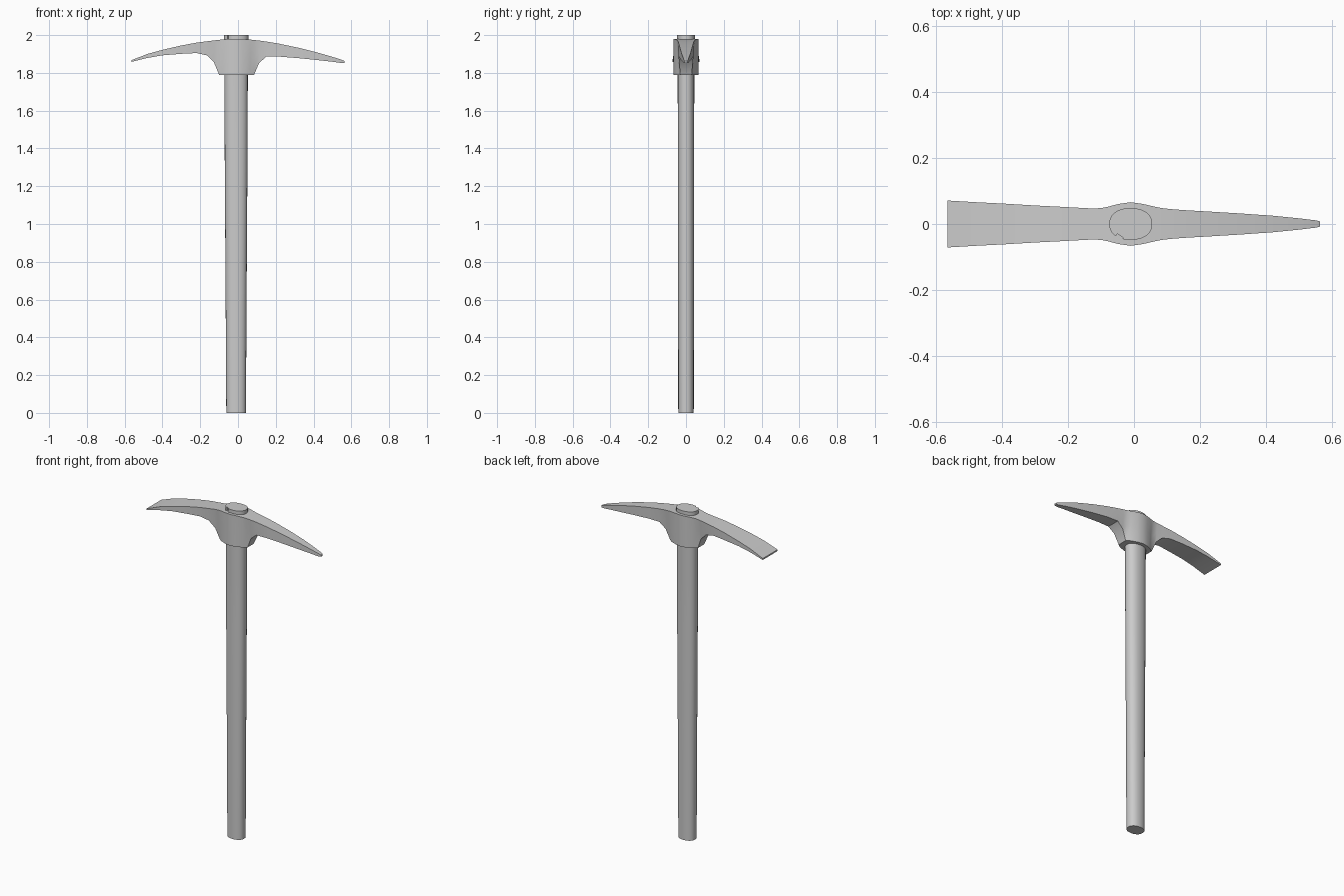
import bpy
import bmesh
from math import cos, sin, pi, copysign
from mathutils import Vector

cube = bpy.data.objects.get("Cube")
if cube:
    bpy.data.objects.remove(cube, do_unlink=True)

# One plain grey for wood and iron
grey = bpy.data.materials.new("plain_grey")
grey.use_nodes = True
colour = (0.6, 0.6, 0.6, 1)
grey.diffuse_color = colour
grey.node_tree.nodes["Principled BSDF"].inputs["Base Color"].default_value = colour


def loft(name, rings, angle=35):
    """Skin a list of equal rings and cap both ends."""
    bm = bmesh.new()
    loops = [[bm.verts.new(p) for p in ring] for ring in rings]
    n = len(loops[0])
    for a, b in zip(loops, loops[1:]):
        for i in range(n):
            j = (i + 1) % n
            bm.faces.new((a[i], a[j], b[j], b[i]))
    bm.faces.new(loops[0])
    bm.faces.new(loops[-1])
    bmesh.ops.recalc_face_normals(bm, faces=bm.faces)
    mesh = bpy.data.meshes.new(name)
    bm.to_mesh(mesh)
    bm.free()
    mesh.materials.append(grey)
    obj = bpy.data.objects.new(name, mesh)
    bpy.context.collection.objects.link(obj)
    bpy.ops.object.select_all(action="DESELECT")
    obj.select_set(True)
    bpy.context.view_layer.objects.active = obj
    bpy.ops.object.shade_smooth_by_angle(angle=angle * pi / 180)
    return obj


def oval(z, rx, ry, sides=24, power=0.88):
    """Slightly squared oval ring around the handle axis."""
    ring = []
    for k in range(sides):
        c, s = cos(2 * pi * k / sides), sin(2 * pi * k / sides)
        ring.append(Vector((-0.01 + rx * copysign(abs(c) ** power, c),
                            ry * copysign(abs(s) ** power, s), z)))
    return ring


# Handle: height, half depth along x, half width along y
handle = loft("handle", [oval(*r) for r in (
    (0, 0.052, 0.041), (0.7, 0.056, 0.042), (1.3, 0.06, 0.043),
    (1.8, 0.062, 0.044), (1.96, 0.065, 0.048), (2, 0.065, 0.048))])

# Small chip in the rim of the handle
bpy.ops.mesh.primitive_cube_add(size=1, location=(-0.047, -0.044, 1.99),
                                rotation=(0, 0, -0.6))
cutter = bpy.context.object
cutter.name = "chip_cutter"
cutter.scale = (0.022, 0.02, 0.035)
cutter.hide_render = True
cutter.hide_viewport = True
cutter.display_type = "WIRE"
chip = handle.modifiers.new("chip", "BOOLEAN")
chip.operation = "DIFFERENCE"
chip.solver = "EXACT"
chip.object = cutter

# Head stations: x, underside z, top z, upper half width, lower half width
stations = (
    (-0.565, 1.858, 1.867, 0.071, 0.071),
    (-0.48, 1.879, 1.9, 0.066, 0.066),
    (-0.4, 1.893, 1.922, 0.062, 0.062),
    (-0.3, 1.901, 1.945, 0.056, 0.056),
    (-0.22, 1.905, 1.96, 0.052, 0.05),
    (-0.165, 1.893, 1.967, 0.049, 0.045),
    (-0.127, 1.855, 1.972, 0.047, 0.038),
    (-0.1, 1.79, 1.975, 0.048, 0.03),
    (-0.08, 1.79, 1.977, 0.052, 0.045),
    (-0.045, 1.79, 1.979, 0.061, 0.06),
    (-0.01, 1.79, 1.98, 0.066, 0.066),
    (0.025, 1.79, 1.979, 0.061, 0.06),
    (0.065, 1.79, 1.976, 0.052, 0.045),
    (0.085, 1.79, 1.974, 0.048, 0.03),
    (0.112, 1.853, 1.971, 0.045, 0.036),
    (0.15, 1.886, 1.966, 0.042, 0.04),
    (0.22, 1.886, 1.954, 0.038, 0.038),
    (0.32, 1.878, 1.933, 0.032, 0.032),
    (0.42, 1.868, 1.908, 0.025, 0.025),
    (0.5, 1.859, 1.885, 0.017, 0.017),
    (0.55, 1.852, 1.869, 0.011, 0.011),
    (0.563, 1.853, 1.863, 0.008, 0.008))


def head_ring(x, low, high, top_w, low_w):
    mid = (low + high) / 2
    half = [(top_w, high), ((top_w + low_w) / 2, mid), (low_w, low)]
    return ([Vector((x, y, z)) for y, z in half]
            + [Vector((x, -y, z)) for y, z in reversed(half)])


loft("pick_head", [head_ring(*s) for s in stations], angle=40)
